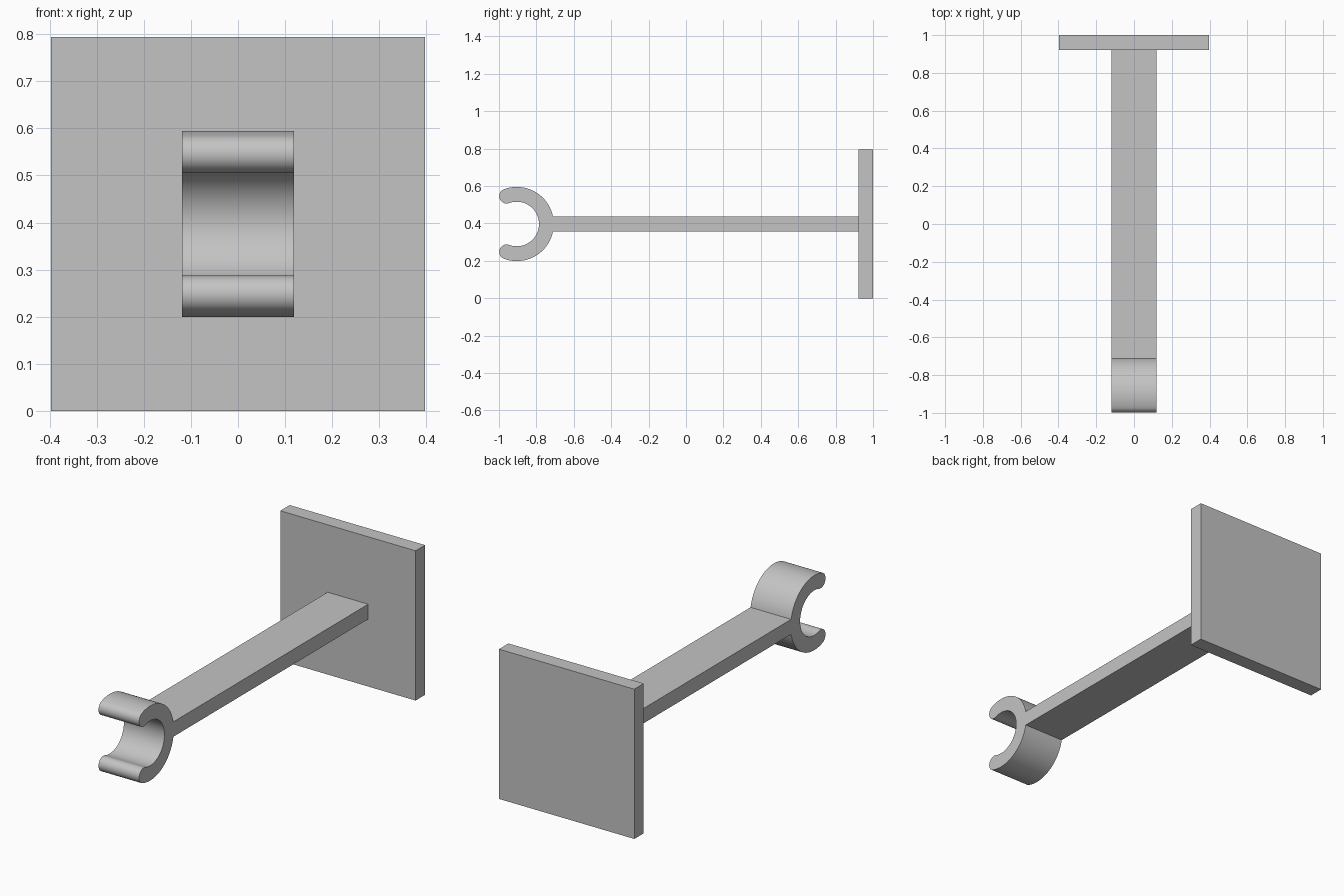
import bpy, bmesh
from math import sin, cos, asin, radians, pi

if "Cube" in bpy.data.objects:
    bpy.data.objects.remove(bpy.data.objects["Cube"], do_unlink=True)

MID_Z = 0.397          # height of the arm's axis
HALF_WIDTH = 0.119     # half width of arm and clip
HALF_THICK = 0.0395    # half thickness of the arm
CLIP_Y = -0.905        # centre of the clip ring
OUTER, INNER = 0.198, 0.119
PLATE_FRONT = 0.921

grey = bpy.data.materials.new("plain grey")
grey.use_nodes = True
colour = (0.55, 0.55, 0.55, 1)
grey.diffuse_color = colour
grey.node_tree.nodes["Principled BSDF"].inputs["Base Color"].default_value = colour


def arc(cy, cz, r, start, end, steps):
    angles = [start + (end - start) * i / steps for i in range(steps + 1)]
    return [(cy + r * cos(a), cz + r * sin(a)) for a in angles]


def extrude_profile(name, profile, half_width):
    """Extrude a closed (y, z) outline along x."""
    bm = bmesh.new()
    face = bm.faces.new([bm.verts.new((-half_width, y, z)) for y, z in profile])
    ext = bmesh.ops.extrude_face_region(bm, geom=[face])
    verts = [v for v in ext["geom"] if isinstance(v, bmesh.types.BMVert)]
    bmesh.ops.translate(bm, verts=verts, vec=(2 * half_width, 0, 0))
    bmesh.ops.recalc_face_normals(bm, faces=bm.faces)
    mesh = bpy.data.meshes.new(name)
    bm.to_mesh(mesh)
    bm.free()
    mesh.materials.append(grey)
    obj = bpy.data.objects.new(name, mesh)
    bpy.context.collection.objects.link(obj)
    bpy.ops.object.select_all(action="DESELECT")
    obj.select_set(True)
    bpy.context.view_layer.objects.active = obj
    bpy.ops.object.shade_smooth_by_angle(angle=radians(30))
    return obj


# Square mounting plate at the back
extrude_profile("mounting_plate",
                [(PLATE_FRONT, 0), (1, 0), (1, 2 * MID_Z), (PLATE_FRONT, 2 * MID_Z)],
                MID_Z)

# Arm and open clip share one outline: upper half first, then its mirror
tip = radians(110)
mid_r, cap_r = (OUTER + INNER) / 2, (OUTER - INNER) / 2
upper = [(PLATE_FRONT, HALF_THICK)]
upper += arc(CLIP_Y, 0, OUTER, asin(HALF_THICK / OUTER), tip, 32)
upper += arc(CLIP_Y + mid_r * cos(tip), mid_r * sin(tip), cap_r, tip, tip + pi, 16)[1:-1]
upper += arc(CLIP_Y, 0, INNER, tip, 0, 36)
lower = [(y, -z) for y, z in reversed(upper[:-1])]
extrude_profile("arm_with_clip", [(y, z + MID_Z) for y, z in upper + lower], HALF_WIDTH)
